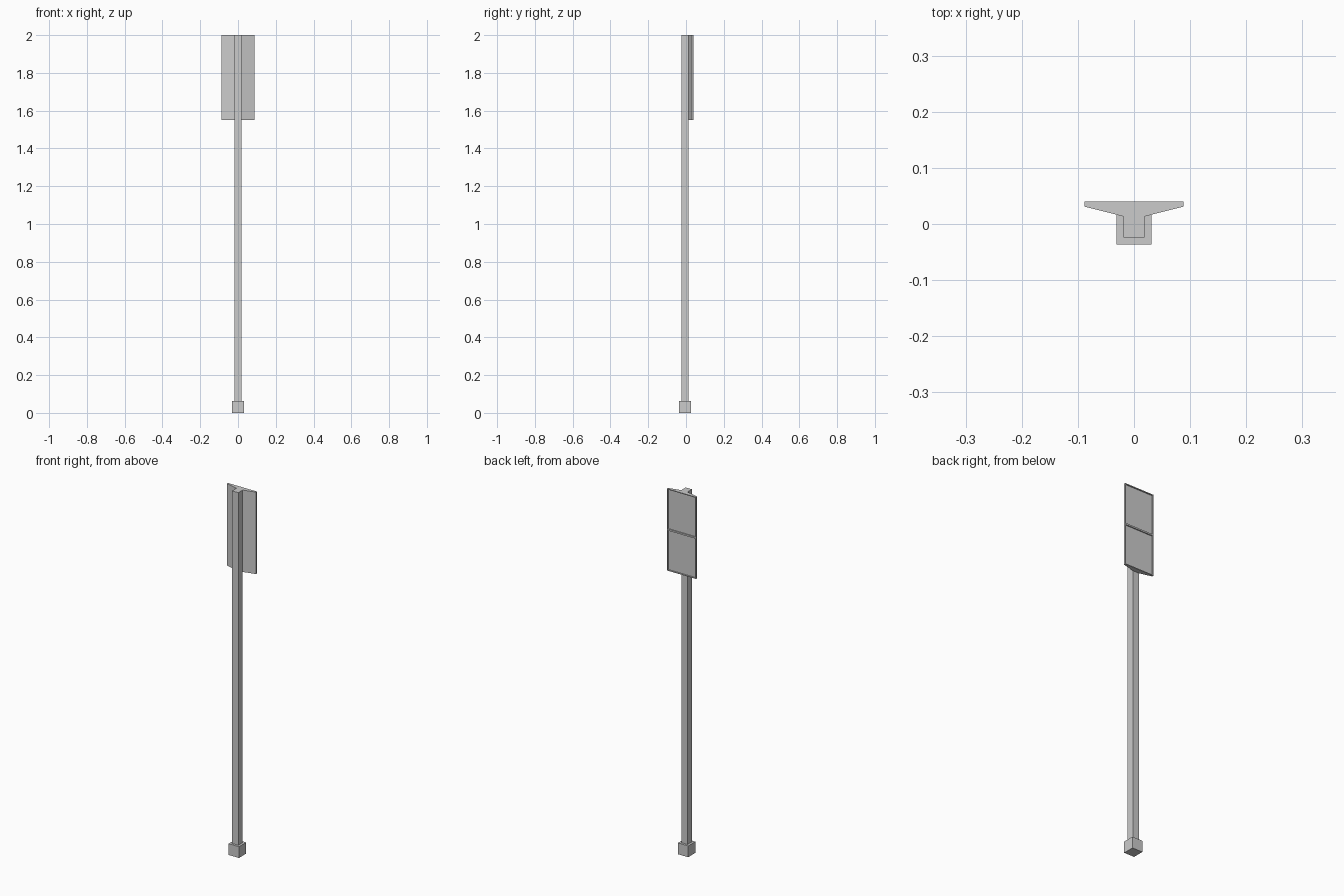
import bpy, bmesh

if "Cube" in bpy.data.objects:
    bpy.data.objects.remove(bpy.data.objects["Cube"])


def make_object(name, bm):
    bmesh.ops.recalc_face_normals(bm, faces=bm.faces)
    mesh = bpy.data.meshes.new(name)
    bm.to_mesh(mesh)
    bm.free()
    obj = bpy.data.objects.new(name, mesh)
    bpy.context.collection.objects.link(obj)
    return obj


def prism(profile, z0, z1):
    """Extrude an xy outline from z0 up to z1."""
    bm = bmesh.new()
    face = bm.faces.new([bm.verts.new((x, y, z0)) for x, y in profile])
    top = bmesh.ops.extrude_face_region(bm, geom=[face])["geom"]
    verts = [v for v in top if isinstance(v, bmesh.types.BMVert)]
    bmesh.ops.translate(bm, verts=verts, vec=(0, 0, z1 - z0))
    bmesh.ops.recalc_face_normals(bm, faces=bm.faces)
    return bm


def square(half, cy):
    return [(-half, cy - half), (half, cy - half), (half, cy + half), (-half, cy + half)]


CY = -0.0055  # pole axis

# Foot block and square pole
make_object("foot", prism(square(0.031, CY), 0, 0.062))
make_object("pole", prism(square(0.019, CY), 0.062, 2.0))

# Lamp head: tapered housing behind the pole
half = [(0.019, 0.0135), (0.088, 0.031), (0.088, 0.04)]
outline = half + [(-x, y) for x, y in reversed(half)]
bm = prism(outline, 1.55, 2.0)

# Split into two halves and recess a panel into each
bmesh.ops.bisect_plane(bm, geom=bm.verts[:] + bm.edges[:] + bm.faces[:],
                       plane_co=(0, 0, 1.775), plane_no=(0, 0, 1))
bm.normal_update()
back = [f for f in bm.faces if f.normal.y > 0.9]
bmesh.ops.inset_individual(bm, faces=back, thickness=0.006, depth=0)
panels = bmesh.ops.extrude_discrete_faces(bm, faces=back)["faces"]
for f in panels:
    bmesh.ops.translate(bm, verts=f.verts[:], vec=(0, -0.006, 0))
make_object("lamp_head", bm)
